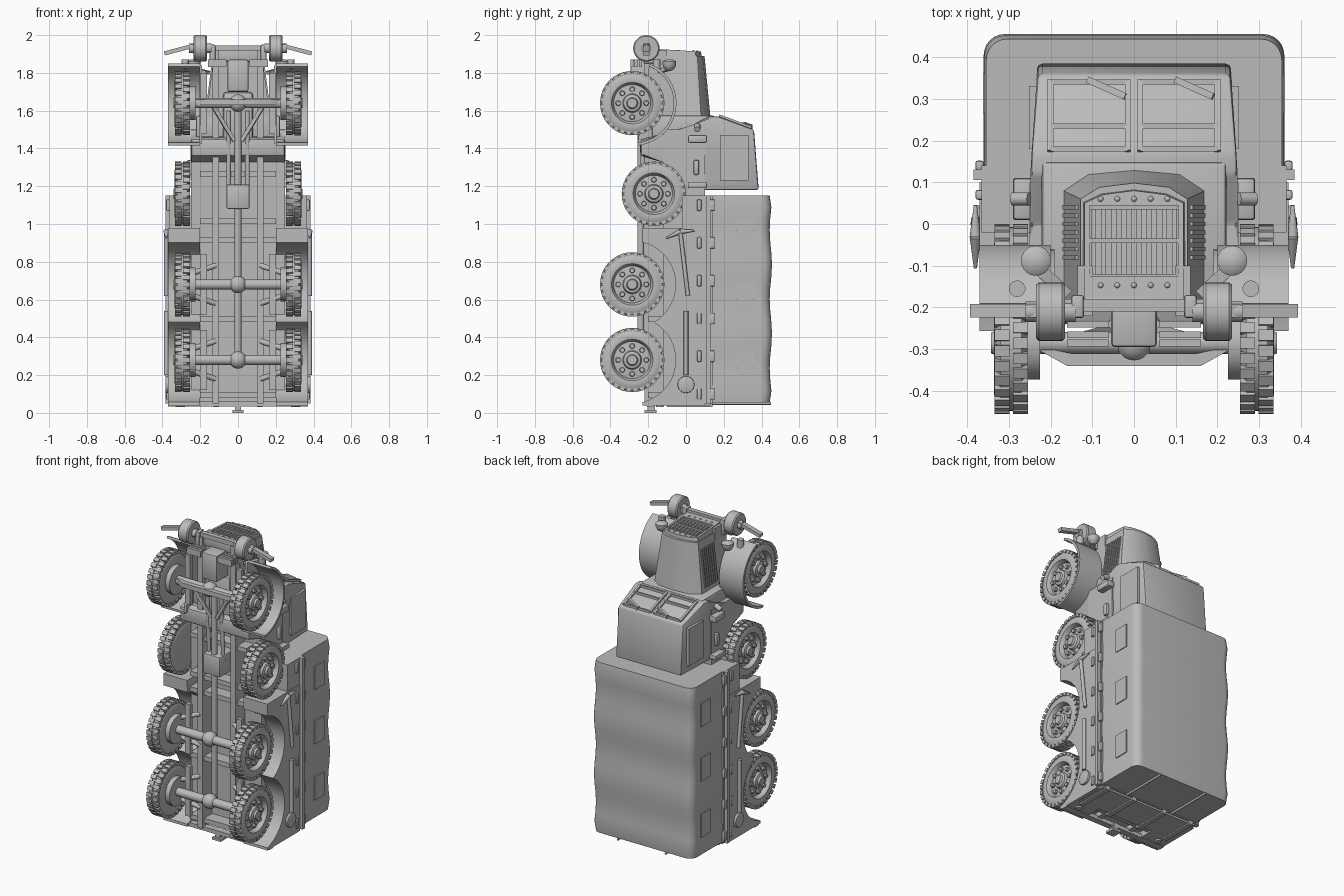
import bpy, bmesh
from math import sin, cos, pi, radians
from mathutils import Vector, Matrix

if "Cube" in bpy.data.objects:
    bpy.data.objects.remove(bpy.data.objects["Cube"])

paint = bpy.data.materials.new("plain_grey")
paint.use_nodes = True
paint.diffuse_color = (.5, .5, .5, 1)
paint.node_tree.nodes["Principled BSDF"].inputs["Base Color"].default_value = paint.diffuse_color


# Helpers: every mesh is built in world space, so mirroring is about x = 0
def finish(name, bm, mirror=False, bevel=0):
    if bevel:
        bmesh.ops.bevel(bm, geom=list(bm.edges), offset=bevel, segments=2, profile=.5,
                        affect='EDGES', clamp_overlap=True)
    bmesh.ops.recalc_face_normals(bm, faces=list(bm.faces))
    mesh = bpy.data.meshes.new(name)
    bm.to_mesh(mesh)
    bm.free()
    mesh.materials.append(paint)
    mesh.shade_smooth()
    mesh.set_sharp_from_angle(angle=radians(35))
    obj = bpy.data.objects.new(name, mesh)
    bpy.context.collection.objects.link(obj)
    if mirror:
        obj.modifiers.new("mirror", 'MIRROR').use_axis = (True, False, False)
    return obj


def loft(name, rings, mirror=False, bevel=0):
    bm = bmesh.new()
    rows = [[bm.verts.new(point) for point in ring] for ring in rings]
    for low, high in zip(rows, rows[1:]):
        for i in range(len(low)):
            bm.faces.new((low[i - 1], low[i], high[i], high[i - 1]))
    bm.faces.new(rows[0])
    bm.faces.new(rows[-1])
    return finish(name, bm, mirror, bevel)


def side_prism(name, outline, x0, x1, mirror=False, bevel=0):
    return loft(name, [[(x, y, z) for y, z in outline] for x in (x0, x1)], mirror, bevel)


def pair(name, x0, x1, y0, y1, z0, z1, bevel=0, mirror=True):
    return side_prism(name, [(y0, z0), (y1, z0), (y1, z1), (y0, z1)], x0, x1, mirror, bevel)


def slab(name, half, y0, y1, z0, z1, bevel=0):
    return pair(name, -half, half, y0, y1, z0, z1, bevel, False)


def lathe(name, centre, axis, profile, mirror=False, sides=32):
    rings = []
    for along, radius in profile:
        ring = []
        for k in range(sides):
            point = Vector(centre)
            point[axis] += along
            point[(axis + 1) % 3] += radius * cos(2 * pi * k / sides)
            point[(axis + 2) % 3] += radius * sin(2 * pi * k / sides)
            ring.append(point)
        rings.append(ring)
    return loft(name, rings, mirror)


def aimed(p, q):
    p, q = Vector(p), Vector(q)
    turn = (q - p).to_track_quat('Z', 'Y').to_matrix().to_4x4()
    return Matrix.Translation((p + q) / 2) @ turn, (q - p).length


def rod(name, p, q, radius, mirror=True, tip=None):
    place, length = aimed(p, q)
    bm = bmesh.new()
    bmesh.ops.create_cone(bm, cap_ends=True, segments=14, radius1=radius,
                          radius2=radius if tip is None else tip, depth=length, matrix=place)
    return finish(name, bm, mirror)


def bar(name, p, q, width, height, mirror=True):
    place, length = aimed(p, q)
    bm = bmesh.new()
    bmesh.ops.create_cube(bm, size=1, matrix=place @ Matrix.Diagonal((width, height, length, 1)))
    return finish(name, bm, mirror)


def ball(name, centre, radius, mirror=False):
    bm = bmesh.new()
    bmesh.ops.create_uvsphere(bm, u_segments=20, v_segments=12, radius=radius,
                              matrix=Matrix.Translation(centre))
    return finish(name, bm, mirror)


def arc(y, z, radius, start, end, steps=18):
    angles = [radians(start + (end - start) * i / steps) for i in range(steps + 1)]
    return [(y + radius * cos(a), z + radius * sin(a)) for a in angles]


# Wheels: tyre, shoulder lugs, bolts
tyre = [(.255, .1), (.255, .12), (.262, .153), (.27, .163), (.32, .163), (.328, .153), (.335, .125),
        (.333, .11), (.322, .103), (.305, .098), (.31, .05), (.325, .045), (.33, .03), (.342, .025)]
for label, y, z in (("front", -.285, 1.64), ("spare", -.17, 1.16),
                    ("middle", -.285, .68), ("rear", -.285, .28)):
    lathe(label + "_wheel", (0, y, z), 0, tyre, True, 48)
    lugs, bolts = bmesh.new(), bmesh.new()
    for k in range(28):
        turn = Matrix.Translation((0, y, z)) @ Matrix.Rotation(2 * pi * k / 28, 4, 'X')
        for x, shift in ((.272, 0), (.316, .5)):
            lean = turn @ Matrix.Rotation(shift * 2 * pi / 28, 4, 'X')
            bmesh.ops.create_cube(lugs, size=1, matrix=lean @ Matrix.Translation((x, 0, .16))
                                  @ Matrix.Diagonal((.036, .026, .02, 1)))
    for k in range(8):
        turn = Matrix.Translation((0, y, z)) @ Matrix.Rotation(pi * k / 4, 4, 'X')
        bmesh.ops.create_cone(bolts, cap_ends=True, segments=10, radius1=.015, radius2=.012, depth=.02,
                              matrix=turn @ Matrix.Translation((.313, 0, .074))
                              @ Matrix.Rotation(pi / 2, 4, 'Y'))
    finish(label + "_tread", lugs, True)
    finish(label + "_wheel_bolts", bolts, True)

# Axles, drums, springs and links
for label, z in (("front", 1.64), ("middle", .68), ("rear", .28)):
    rod(label + "_axle", (-.26, -.285, z), (.26, -.285, z), .027, False)
    ball(label + "_differential", (0, -.285, z), .046)
    rod(label + "_brake_drum", (.225, -.285, z), (.262, -.285, z), .09)
    pair(label + "_leaf_spring", .165, .2, -.25, -.225, z - .16, z + .16)
    if label != "front":
        for side in (-1, 1):
            rod(label + "_axle_link", (.12, -.21, z + side * .1), (.24, -.25, z + side * .06), .015)
beam = [(-.25, -.29), (-.16, -.34), (.16, -.34), (.25, -.29), (.15, -.31), (-.15, -.31)]
loft("front_axle_beam", [[(x, y, z) for x, y in beam] for z in (1.63, 1.66)])

# Chassis and drive line
pair("chassis_rail", .1, .135, -.22, -.1, .05, 1.92)
slab("underbody", .25, -.12, .1, .05, 1.5)
for z in (.08, .48, .9, 1.0, 1.25, 1.43):
    slab("cross_member", .2, -.2, -.1, z, z + .03)
rod("propeller_shaft", (0, -.24, .28), (0, -.24, 1.6), .018, False)
slab("transfer_case", .06, -.27, -.1, 1.08, 1.21, .008)
rod("torque_strut", (.05, -.22, 1.15), (.05, -.24, 1.6), .012)
bar("radius_arm", (.02, -.24, 1.44), (.13, -.27, 1.62), .02, .02)
slab("gearbox", .08, -.2, -.05, 1.4, 1.7, .02)
slab("engine_sump", .055, -.295, -.15, 1.7, 1.87, .01)

# Load bed with wheel arches
arches = arc(-.285, .68, .23, 76, -60) + arc(-.285, .28, .23, 60, -76)
side_prism("bed_skirt", [(.1, .04), (.1, .98), (-.23, .98)] + arches + [(-.23, .04)], .2, .37, True)
slab("bed", .365, -.02, .14, .05, 1.15)
pair("bed_rail", .35, .385, .105, .13, .05, 1.15)
for i in range(6):
    z = .1 + i * .2
    for y in (.07, .14):
        pair("bed_clamp", .36, .38, y - .012, y + .012, z - .03, z + .03, .006)

# Canvas canopy sagging between its hoops
sections = []
for i in range(19):
    sag = .012 * sin(pi * i / 6) ** 2 + (.012 if i in (0, 18) else 0)
    half, top = .36 - sag / 2, .455 - sag
    corner = [(half - .05 + a, top - .05 + b) for a, b in arc(0, 0, .05, 0, 90, 6)]
    half_ring = [(half, .12)] + corner
    ring = half_ring + [(-x, y) for x, y in reversed(half_ring)]
    sections.append([(x, y, .055 + i * 1.095 / 18) for x, y in ring])
loft("canopy", sections)
for z in (.17, .53, .88):
    pair("canopy_window", .35, .362, .265, .36, z, z + .15)

# Tail: gate, ribs, straps and tow hook
slab("tailgate", .35, -.08, .13, .038, .06)
for x in (.1, .3):
    pair("tailgate_rib", x, x + .03, -.1, .14, .03, .05)
rod("canopy_strap", (.17, .14, .05), (.17, .45, .05), .007)
slab("rear_bumper", .37, -.21, -.17, .035, .06)
slab("tow_hook", .015, -.205, -.165, .01, .06)
slab("tow_jaw", .03, -.22, -.155, 0, .015)
rod("tail_lamp", (.3, -.14, .03), (.3, -.14, .06), .02)

# Side tools
rod("pick_handle", (.38, -.03, .96), (.38, .01, .62), .011)
for side in (-1, 1):
    rod("pick_head", (.38, -.03, .96), (.38, -.03 + side * .075, .945 + side * .02), .014, True, .004)
rod("shovel_handle", (.38, 0, .54), (.38, 0, .2), .012)
side_prism("shovel_blade", arc(0, .15, .045, 0, 340), .368, .385, True, .004)

# Cab
cab = [(-.02, 1.18), (.385, 1.18), (.36, 1.5), (.17, 1.57), (.12, 1.57), (0, 1.5), (-.24, 1.45),
       (-.24, 1.36), (-.02, 1.3)]
loft("cab", [[(side * (.232 if y > .3 else .248), y, z) for y, z in cab] for side in (-1, 1)], False, .012)
slab("cowl", .222, -.18, .15, 1.45, 1.575, .012)
pair("door_window", .2, .252, .18, .33, 1.23, 1.47)
pair("door_handle", .24, .27, .04, .07, 1.26, 1.34, .01)
pair("cab_step", .24, .29, .01, .11, 1.19, 1.22, .005)
pair("side_box", .24, .29, .01, .11, 1.43, 1.47, .008)
rod("side_lamp", (.25, .06, 1.52), (.29, .06, 1.5), .016)


def glass(x, y):
    return x, y, 1.575 - (y - .17) * .07 / .19


# Windscreen frames and wipers
for y in (.18, .235, .34):
    bar("windscreen_rail", glass(.015, y), glass(.2, y), .012, .014)
for x in (.015, .2):
    bar("windscreen_post", glass(x, .175), glass(x, .345), .014, .014)
for x in (-.11, .1):
    bar("wiper", glass(x, .345), glass(x + .09, .305), .016, .03, False)

# Bonnet with louvres
def hood(half, shoulder, top, z):
    edge = [(half, -.18), (half, shoulder), (half * .65, top - .01), (0, top)]
    return [(x, y, z) for x, y in edge + [(-x, y) for x, y in reversed(edge[:-1])]]


loft("bonnet", [hood(.17, .08, .13, 1.56), hood(.128, .06, .098, 1.89)])
for i in range(7):
    y = -.08 + i * .02
    bar("louvre", (.165, y, 1.6), (.135, y, 1.84), .01, .012)

# Radiator shell, recessed grille and rivets
shell = loft("radiator_shell", [hood(.125, .055, .085, 1.87), hood(.118, .05, .08, 1.928)])
for v in shell.data.vertices:
    v.co.z -= max(0, v.co.y + .18) * .06
cutter = slab("grille_cutter", .105, -.125, .045, 1.89, 2)
cutter.hide_render = True
cutter.hide_viewport = True
cut = shell.modifiers.new("opening", 'BOOLEAN')
cut.operation, cut.object = 'DIFFERENCE', cutter
for i in range(9):
    x = (i - 4) * .024
    slat = bar("grille_slat", (x, -.13, 1.908), (x, .05, 1.9), .011, .012, False)
for y in (-.125, -.04, .04):
    bar("grille_rail", (-.107, y, 1.915), (.107, y, 1.915), .01, .012, False)
for i in range(5):
    for y in (-.147, .06):
        ball("shell_rivet", ((i - 2) * .04, y, 1.926 - (y + .18) * .06), .007)
slab("radiator_base", .12, -.2, -.175, 1.86, 1.93, .008)

# Front wings and headlamps
wing = arc(-.275, 1.64, .225, -85, 68) + arc(-.275, 1.64, .21, 68, -85)
side_prism("front_wing", wing, .2, .37, True)
side_prism("wing_inner_panel", arc(-.275, 1.64, .215, -85, 68), .19, .205, True)
lathe("headlamp", (.235, -.088, 1.81), 2,
      [(0, .01), (.012, .026), (.03, .035), (.05, .036), (.055, .03), (.062, .012)], True, 20)
bar("headlamp_bracket", (.16, -.17, 1.8), (.235, -.1, 1.82), .03, .02)
rod("wing_lamp", (.28, -.155, 1.82), (.28, -.155, 1.87), .02)

# Front bumper with climbing rollers
bar("bumper_blade", (.23, -.208, 1.945), (.39, -.208, 1.903), .032, .022)
slab("bumper_beam", .17, -.21, -.18, 1.915, 1.945)
pair("bumper_mount", .12, .15, -.225, -.17, 1.85, 1.95, .006)
rod("roller_axle", (.14, -.21, 1.93), (.26, -.21, 1.93), .025)
lathe("climbing_roller", (.2, -.21, 1.93), 0,
      [(-.035, .045), (-.035, .064), (-.028, .07), (.028, .07), (.035, .064), (.035, .045)], True)
for y in (-.24, -.265, -.285):
    pair("front_spring_leaf", .06, .16, y - .008, y + .008, 1.83, 1.87)
